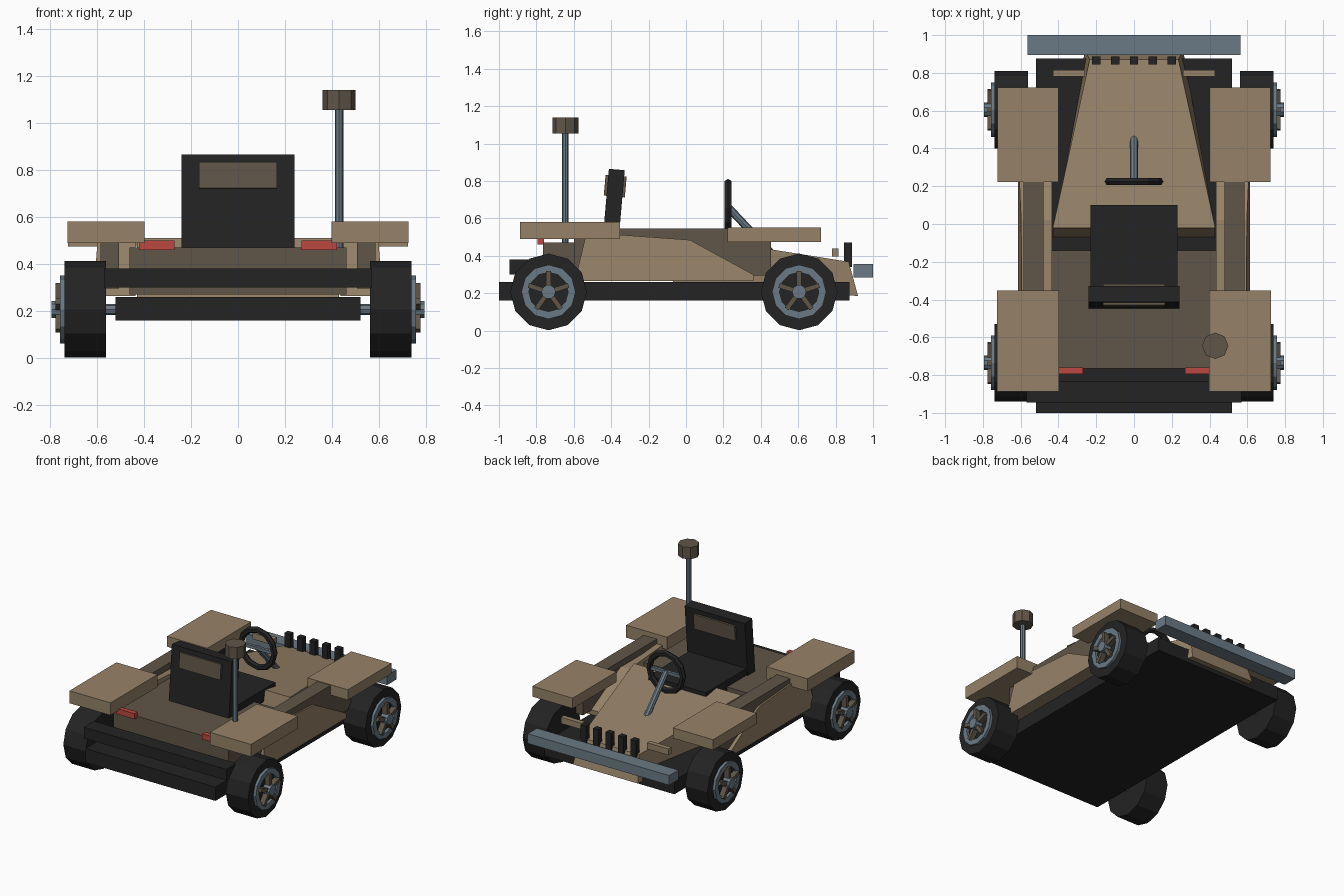
import bpy, bmesh, math
from mathutils import Vector, Matrix

if "Cube" in bpy.data.objects:
    bpy.data.objects.remove(bpy.data.objects["Cube"])


def mat(name, rgb):
    m = bpy.data.materials.new(name)
    m.diffuse_color = (*rgb, 1)
    m.use_nodes = True
    m.node_tree.nodes["Principled BSDF"].inputs["Base Color"].default_value = m.diffuse_color
    return m


TAN = mat("tan", (0.305, 0.223, 0.138))
BROWN = mat("dark brown", (0.117, 0.093, 0.065))
BLACK = mat("black", (0.017, 0.017, 0.017))
STEEL = mat("blue grey", (0.144, 0.195, 0.235))
RED = mat("red", (0.50, 0.065, 0.05))


def finish(name, bm, material, matrix=None):
    if matrix is not None:
        bmesh.ops.transform(bm, matrix=matrix, verts=bm.verts)
    bmesh.ops.recalc_face_normals(bm, faces=bm.faces)
    me = bpy.data.meshes.new(name)
    bm.to_mesh(me)
    bm.free()
    me.materials.append(material)
    ob = bpy.data.objects.new(name, me)
    bpy.context.collection.objects.link(ob)
    return ob


def box(name, material, x, y, z, rot=None):
    """Box from (min, max) ranges, optionally turned about its centre."""
    c = Vector([(a + b) / 2 for a, b in (x, y, z)])
    s = [abs(b - a) for a, b in (x, y, z)]
    bm = bmesh.new()
    bmesh.ops.create_cube(bm, size=1)
    m = Matrix.Translation(c) @ (rot or Matrix()) @ Matrix.Diagonal((*s, 1))
    return finish(name, bm, material, m)


def rod(name, material, p, q, r, sides):
    """Cylinder from point p to point q."""
    p, q = Vector(p), Vector(q)
    bm = bmesh.new()
    bmesh.ops.create_cone(bm, cap_ends=True, segments=sides, radius1=r,
                          radius2=r, depth=(q - p).length)
    turn = Vector((0, 0, 1)).rotation_difference(q - p).to_matrix().to_4x4()
    return finish(name, bm, material, Matrix.Translation((p + q) / 2) @ turn)


def loft(name, material, left, right):
    """Solid between two matching outlines."""
    bm = bmesh.new()
    a = [bm.verts.new(v) for v in left]
    b = [bm.verts.new(v) for v in right]
    bm.faces.new(a)
    bm.faces.new(b[::-1])
    for i in range(len(a)):
        j = (i + 1) % len(a)
        bm.faces.new((a[i], b[i], b[j], a[j]))
    return finish(name, bm, material)


def ring(name, material, profile, sides, matrix):
    """Closed (radius, height) profile swept round local z."""
    bm = bmesh.new()
    rows = []
    for i in range(sides):
        t = 2 * math.pi * i / sides
        rows.append([bm.verts.new((r * math.cos(t), r * math.sin(t), h)) for r, h in profile])
    n = len(profile)
    for i in range(sides):
        a, b = rows[i], rows[(i + 1) % sides]
        for k in range(n):
            bm.faces.new((a[k], b[k], b[(k + 1) % n], a[(k + 1) % n]))
    return finish(name, bm, material, matrix)


# Chassis, tub and bumpers
box("chassis_slab", BLACK, (-0.52, 0.52), (-1, 0.875), (0.16, 0.26))
box("rear_tub", BROWN, (-0.46, 0.46), (-0.765, -0.14), (0.27, 0.47))
box("rear_bar", BLACK, (-0.57, 0.57), (-0.945, -0.83), (0.30, 0.38))
box("front_bumper", STEEL, (-0.565, 0.565), (0.895, 1.0), (0.285, 0.355))

# Tapered nose: (y, z, half width)
nose = [(-0.07, 0.26, 0.43), (-0.02, 0.51, 0.43), (0.87, 0.368, 0.235), (0.92, 0.185, 0.26)]
loft("nose", TAN, [(-w, y, z) for y, z, w in nose], [(w, y, z) for y, z, w in nose])
for i in range(5):
    x = -0.2 + 0.1 * i
    box("nose_peg", BLACK, (x - 0.022, x + 0.022), (0.845, 0.887), (0.34, 0.47))

# Seat
tilt = Matrix.Rotation(math.radians(-5), 4, 'X')
box("seat_cushion", BLACK, (-0.23, 0.23), (-0.40, 0.10), (0.43, 0.52))
box("seat_back", BLACK, (-0.24, 0.24), (-0.43, -0.345), (0.46, 0.862), tilt)
box("head_pad", BROWN, (-0.165, 0.165), (-0.435, -0.322), (0.717, 0.828), tilt)

# Steering
octo = [(0.134 + 0.022 * math.cos(math.pi * k / 3), 0.022 * math.sin(math.pi * k / 3))
        for k in range(6)]
ring("steering_wheel", BLACK, octo, 12,
     Matrix.Translation((0, 0.225, 0.655)) @ Matrix.Rotation(math.pi / 2, 4, 'X'))
box("steering_spoke", STEEL, (-0.125, 0.125), (0.215, 0.235), (0.645, 0.667))
rod("steering_column", STEEL, (0, 0.225, 0.66), (0, 0.46, 0.41), 0.021, 8)

# Mast with cap
rod("mast", STEEL, (0.43, -0.645, 0.46), (0.43, -0.645, 1.07), 0.018, 8)
rod("mast_cap", BROWN, (0.43, -0.645, 1.055), (0.43, -0.645, 1.14), 0.07, 8)

# Side pod outline (y, z)
pod = [(-0.595, 0.265), (-0.54, 0.49), (-0.35, 0.512), (0.02, 0.485), (0.36, 0.30), (0.36, 0.265)]

for s, side in ((1, "right"), (-1, "left")):
    def sbox(name, m, x, y, z):
        return box(side + "_" + name, m, sorted((s * x[0], s * x[1])), y, z)

    # Pods, fenders and lamps
    loft(side + "_pod", TAN, [(s * 0.435, y, z) for y, z in pod],
         [(s * (0.615 - 0.08 * (z - 0.265)), y, z) for y, z in pod])
    sbox("pod_core", BROWN, (0.505, 0.585), (-0.60, 0.455), (0.295, 0.50))
    sbox("pod_strip", BROWN, (0.48, 0.585), (-0.36, 0.24), (0.50, 0.545))
    sbox("rear_fender", TAN, (0.397, 0.725), (-0.888, -0.352), (0.49, 0.58))
    sbox("front_fender", TAN, (0.40, 0.722), (0.222, 0.722), (0.475, 0.55))
    sbox("tail_lamp", RED, (0.27, 0.42), (-0.795, -0.76), (0.46, 0.50))
    sbox("front_lamp", TAN, (0.26, 0.43), (0.78, 0.815), (0.395, 0.44))

    # Wheels
    for end, y in (("rear", -0.735), ("front", 0.605)):
        n = side + "_" + end + "_"
        z = 0.207
        rod(n + "tyre", BLACK, (s * 0.56, y, z), (s * 0.738, y, z), 0.205, 12)
        rod(n + "axle", STEEL, (s * 0.40, y, z), (s * 0.57, y, z), 0.024, 8)
        turn = Matrix.Translation((s * 0.735, y, z)) @ Matrix.Rotation(s * math.pi / 2, 4, 'Y')
        ring(n + "rim", STEEL, [(0.145, 0), (0.145, 0.022), (0.105, 0.022), (0.105, 0)], 12, turn)
        for k in range(5):
            bm = bmesh.new()
            bmesh.ops.create_cube(bm, size=1)
            m = (Matrix.Translation((s * 0.755, y, z)) @ Matrix.Rotation(2 * math.pi * k / 5, 4, 'X')
                 @ Matrix.Translation((0, 0, 0.07)) @ Matrix.Diagonal((0.042, 0.026, 0.085, 1)))
            finish(n + "spoke", bm, BROWN, m)
        rod(n + "hub", STEEL, (s * 0.73, y, z), (s * 0.793, y, z), 0.038, 10)
